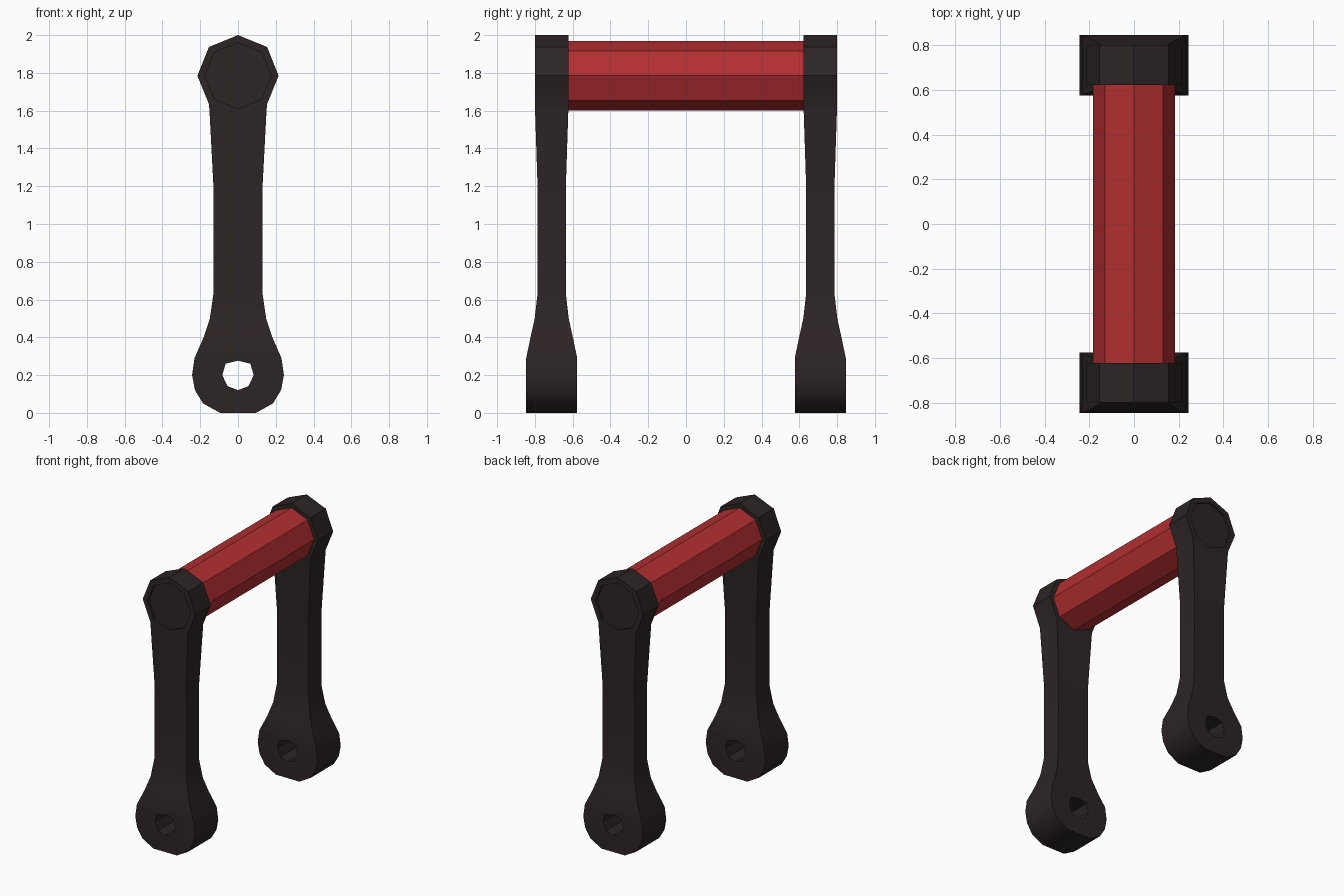
import bpy, bmesh, math

if "Cube" in bpy.data.objects:
    bpy.data.objects.remove(bpy.data.objects["Cube"])


def material(name, rgb):
    m = bpy.data.materials.new(name)
    m.diffuse_color = (*rgb, 1)
    m.use_nodes = True
    m.node_tree.nodes["Principled BSDF"].inputs["Base Color"].default_value = m.diffuse_color
    return m


DARK = material("dark brown", (0.026, 0.018, 0.018))
RED = material("red", (0.45, 0.028, 0.030))


def finish(bm, name, mat):
    bmesh.ops.recalc_face_normals(bm, faces=bm.faces)
    mesh = bpy.data.meshes.new(name)
    bm.to_mesh(mesh)
    bm.free()
    mesh.materials.append(mat)
    ob = bpy.data.objects.new(name, mesh)
    bpy.context.collection.objects.link(ob)
    return ob


def prism(name, pts, y0, y1, mat):
    """Extrude an (x, z) outline along y."""
    bm = bmesh.new()
    a = [bm.verts.new((x, y0, z)) for x, z in pts]
    b = [bm.verts.new((x, y1, z)) for x, z in pts]
    n = len(pts)
    bm.faces.new(a)
    bm.faces.new(b)
    for i in range(n):
        j = (i + 1) % n
        bm.faces.new((a[i], a[j], b[j], b[i]))
    return finish(bm, name, mat)


def octagon(r, cz):
    return [(r * math.sin(i * math.pi / 4), cz + r * math.cos(i * math.pi / 4)) for i in range(8)]


HEAD_Z, ARM_Y = 1.785, -0.711

# Arm rows from bottom to top: height, half width, half thickness
rows = [(0.0, 0.095, 0.135), (0.05, 0.185, 0.135), (0.12, 0.228, 0.135), (0.20, 0.243, 0.135),
        (0.29, 0.230, 0.135), (0.40, 0.182, 0.112), (0.50, 0.149, 0.090), (0.63, 0.130, 0.075),
        (1.20, 0.130, 0.075), (1.60, 0.151, 0.088), (1.635, 0.154, 0.088),
        (1.785, 0.215, 0.088), (1.937, 0.154, 0.088)]
LOWER, UPPER = 4, 9  # flat end regions below / above these rows

bm = bmesh.new()
sides = {}
for sy in (-1, 1):
    for sx in (-1, 1):
        sides[sx, sy] = [bm.verts.new((sx * w, ARM_Y + sy * t, z)) for z, w, t in rows]
tip = {sy: bm.verts.new((0, ARM_Y + sy * 0.088, 2.0)) for sy in (-1, 1)}
for sy in (-1, 1):
    l, r = sides[-1, sy], sides[1, sy]
    bm.faces.new(l[:LOWER + 1] + r[LOWER::-1])
    for i in range(LOWER, UPPER):
        bm.faces.new((l[i], l[i + 1], r[i + 1], r[i]))
    bm.faces.new(l[UPPER:] + [tip[sy]] + r[:UPPER - 1:-1])
for sx in (-1, 1):
    f, b = sides[sx, -1], sides[sx, 1]
    for i in range(len(rows) - 1):
        bm.faces.new((f[i], f[i + 1], b[i + 1], b[i]))
    bm.faces.new((f[-1], tip[-1], tip[1], b[-1]))
bm.faces.new((sides[-1, -1][0], sides[1, -1][0], sides[1, 1][0], sides[-1, 1][0]))
arms = finish(bm, "side_arms", DARK)

# Cutters: pivot hole and shallow recess on the outside of the head
hole = [(0, 0.277), (0.066, 0.260), (0.083, 0.200), (0.056, 0.142),
        (0, 0.120), (-0.056, 0.142), (-0.083, 0.200), (-0.066, 0.260)]
cutters = [prism("hole_cutter", hole, -1.0, -0.4, DARK),
           prism("recess_cutter", octagon(0.175, HEAD_Z), -1.0, ARM_Y - 0.088 + 0.015, DARK)]
for c in cutters:
    c.hide_render = True
    mod = arms.modifiers.new("cut", 'BOOLEAN')
    mod.operation = 'DIFFERENCE'
    mod.solver = 'EXACT'
    mod.object = c

# Second arm mirrored to the back
mir = arms.modifiers.new("mirror", 'MIRROR')
mir.use_axis = (False, True, False)

bpy.ops.object.select_all(action='DESELECT')
arms.select_set(True)
bpy.context.view_layer.objects.active = arms
bpy.ops.object.convert(target='MESH')
bpy.ops.object.shade_smooth_by_angle(angle=math.radians(30))
for c in cutters:
    bpy.data.objects.remove(c)

# Octagonal grip bar between the arm heads
prism("grip_bar", octagon(0.184, HEAD_Z), -0.64, 0.64, RED)
